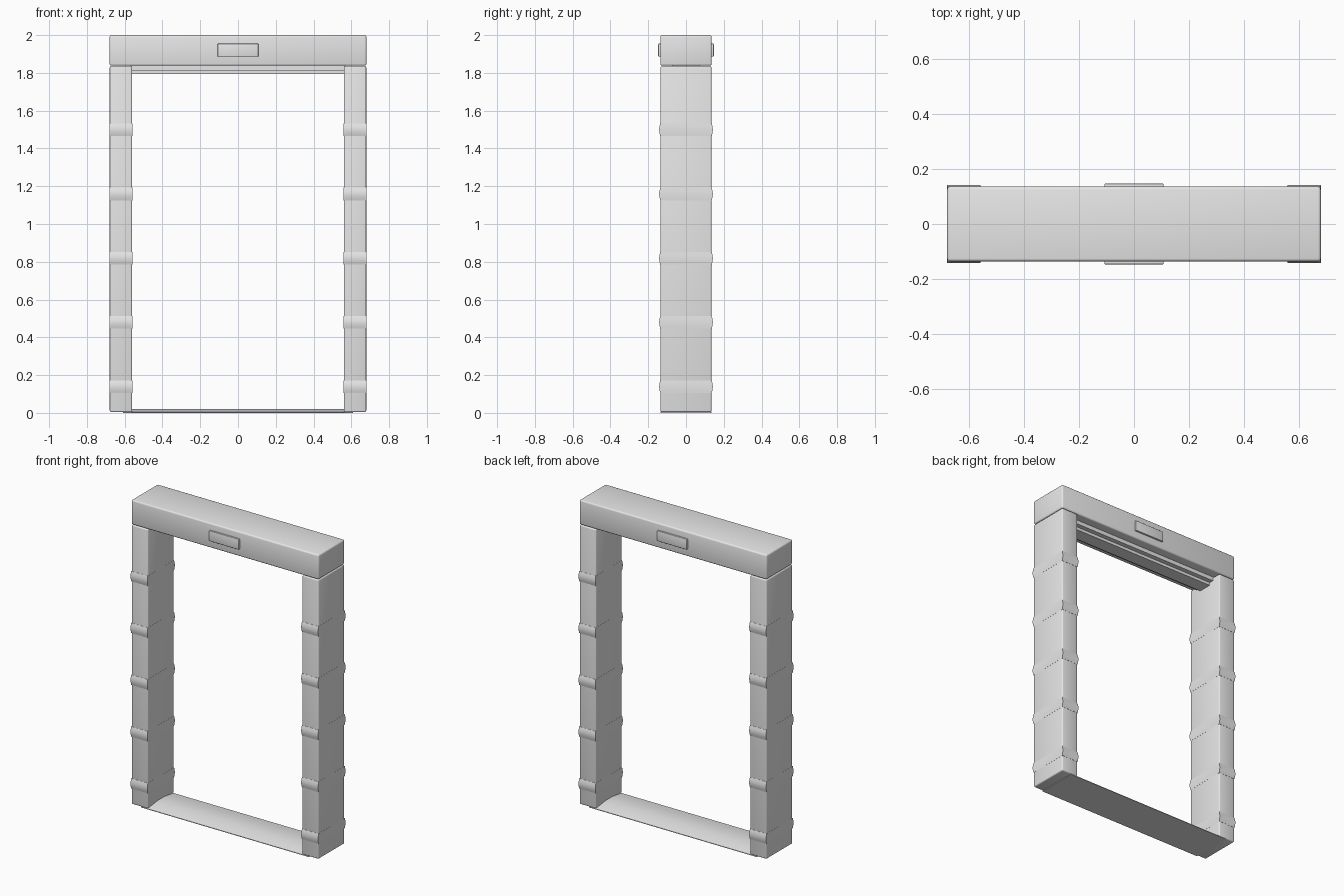
import bpy, bmesh, math

if "Cube" in bpy.data.objects:
    bpy.data.objects.remove(bpy.data.objects["Cube"])

grey = bpy.data.materials.new("light grey")
grey.diffuse_color = (0.8, 0.8, 0.8, 1)
grey.use_nodes = True
grey.node_tree.nodes["Principled BSDF"].inputs["Base Color"].default_value = grey.diffuse_color


def finish(name, bm, angle=35):
    bmesh.ops.recalc_face_normals(bm, faces=bm.faces)
    me = bpy.data.meshes.new(name)
    bm.to_mesh(me)
    bm.free()
    ob = bpy.data.objects.new(name, me)
    bpy.context.collection.objects.link(ob)
    me.materials.append(grey)
    bpy.ops.object.select_all(action='DESELECT')
    bpy.context.view_layer.objects.active = ob
    ob.select_set(True)
    bpy.ops.object.shade_smooth_by_angle(angle=math.radians(angle))
    return ob


def box(name, x0, x1, y0, y1, z0, z1, bevel=0.0):
    bm = bmesh.new()
    bmesh.ops.create_cube(bm, size=1)
    for v in bm.verts:
        v.co = ((x0 + x1) / 2 + v.co.x * (x1 - x0),
                (y0 + y1) / 2 + v.co.y * (y1 - y0),
                (z0 + z1) / 2 + v.co.z * (z1 - z0))
    if bevel:
        bmesh.ops.bevel(bm, geom=bm.edges[:], offset=bevel, segments=3,
                        profile=0.5, affect='EDGES')
    return finish(name, bm)


def loft(name, rings, angle=35):
    """Skin equal-sized rings of points and cap both ends."""
    bm = bmesh.new()
    vs = [[bm.verts.new(p) for p in r] for r in rings]
    n = len(vs[0])
    for a, b in zip(vs, vs[1:]):
        for i in range(n):
            j = (i + 1) % n
            bm.faces.new((a[i], a[j], b[j], b[i]))
    bm.faces.new(vs[0])
    bm.faces.new(vs[-1])
    return finish(name, bm, angle)


# header beam and the display plates on both sides of it
box("header_beam", -0.68, 0.68, -0.136, 0.136, 1.838, 2.0, 0.01)
for s, side in ((-1, "front"), (1, "back")):
    y0, y1 = sorted((s * 0.13, s * 0.147))
    box(side + "_display", -0.108, 0.108, y0, y1, 1.886, 1.955, 0.004)

# stepped rail under the header
box("upper_rail", -0.57, 0.57, -0.075, 0.075, 1.812, 1.84)
box("lower_rail", -0.57, 0.57, -0.045, 0.045, 1.793, 1.815)

for s, side in ((-1, "left"), (1, "right")):
    # post
    x0, x1 = sorted((s * 0.56, s * 0.679))
    box(side + "_post", x0, x1, -0.135, 0.135, 0.004, 1.836, 0.008)
    # rounded bands wrapped around the post
    for k in range(5):
        zc = 0.139 + 0.34 * k
        rings = []
        for i in range(9):
            a = math.pi * (i / 8 - 0.5)
            out = 0.002 + 0.006 * math.cos(a)
            hx, hy = 0.0595 + out * 0.25, 0.134 + out
            z = zc + 0.0335 * i / 4 - 0.0335
            rings.append([(s * 0.6195 + px * hx, py * hy, z) for px, py in
                          ((-1, -1), (1, -1), (1, 1), (-1, 1))])
        loft(f"{side}_band_{k + 1}", rings)

# low arched threshold between the posts
arch = [(-0.135, 0.0)]
for i in range(13):
    y = -0.135 + 0.27 * i / 12
    arch.append((y, 0.004 + 0.016 * math.cos(y / 0.135 * math.pi / 2)))
arch.append((0.135, 0.0))
loft("threshold_ramp", [[(x, y, z) for y, z in arch] for x in (-0.61, 0.61)])
